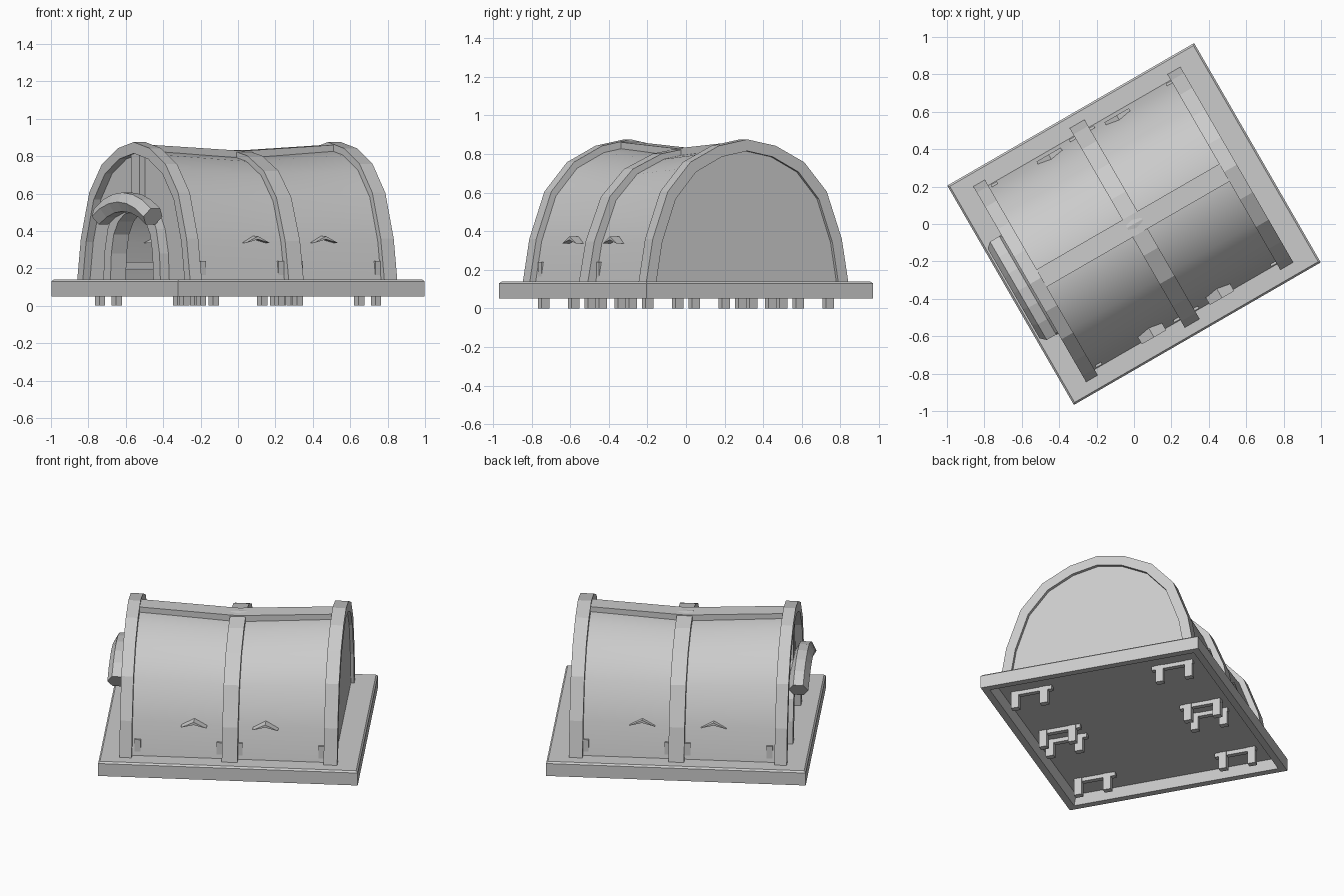
import bpy, bmesh, math
from mathutils import Matrix, Vector

if "Cube" in bpy.data.objects:
    bpy.data.objects.remove(bpy.data.objects["Cube"])

ROT = Matrix.Rotation(math.radians(30), 4, 'Z')   # hut axis is turned 30 degrees
BASE = 0.13


def mesh(name, verts, faces, smooth=False):
    me = bpy.data.meshes.new(name)
    me.from_pydata([ROT @ Vector(v) for v in verts], [], faces)
    bm = bmesh.new()
    bm.from_mesh(me)
    bmesh.ops.recalc_face_normals(bm, faces=bm.faces)
    bm.to_mesh(me)
    bm.free()
    ob = bpy.data.objects.new(name, me)
    bpy.context.collection.objects.link(ob)
    if smooth:
        bpy.ops.object.select_all(action='DESELECT')
        ob.select_set(True)
        bpy.context.view_layer.objects.active = ob
        bpy.ops.object.shade_smooth_by_angle(angle=math.radians(40))
    return ob


def loft(name, rings, smooth=False):
    # capped tube through rings with equal point counts
    n = len(rings[0])
    verts = [p for r in rings for p in r]
    faces = [[k*n+i, k*n+(i+1) % n, (k+1)*n+(i+1) % n, (k+1)*n+i]
             for k in range(len(rings)-1) for i in range(n)]
    faces += [list(range(n)), list(range((len(rings)-1)*n, len(rings)*n))]
    return mesh(name, verts, faces, smooth)


def box(name, u0, u1, v0, v1, z0, z1):
    return loft(name, [[(u0, v0, z), (u1, v0, z), (u1, v1, z), (u0, v1, z)] for z in (z0, z1)])


def full(half):
    return half + [(-v, z) for v, z in reversed(half[:-1])]


def arch(inset=0.0, sag=1.0, wide=1.0):
    half = [(.605, .13), (.565, .36), (.475, .605), (.34, .757), (.17, .842), (0, .875)]
    return full([(v*wide*(1-inset/.605), BASE+(z-BASE)*(1-inset/.745)*sag) for v, z in half])


def band(name, sections, smooth=False):
    # sections: (u, outer profile, inner profile); thick open arch
    rings = [[(u, v, z) for v, z in o] + [(u, v, z) for v, z in i] for u, o, i in sections]
    m = len(sections[0][1])
    n = 2*m
    verts = [p for r in rings for p in r]
    faces = []
    for k in range(len(rings)-1):
        a, b = k*n, (k+1)*n
        for j in range(m-1):
            for s in (0, m):
                faces.append([a+s+j, a+s+j+1, b+s+j+1, b+s+j])
        for j in (0, m-1):
            faces.append([a+j, a+m+j, b+m+j, b+j])
    for a in (0, (len(rings)-1)*n):
        faces += [[a+j, a+j+1, a+m+j+1, a+m+j] for j in range(m-1)]
    return mesh(name, verts, faces, smooth)


# Platform: chamfered deck with a hollow underside
def rect(h, w, z):
    return [(-h, -w, z), (h, -w, z), (h, w, z), (-h, w, z)]


loft("platform", [rect(.70, .615, .11), rect(.72, .635, .05), rect(.762, .677, .05),
                  rect(.762, .677, .13), rect(.752, .667, .14)])

# Arched ribs
for name, u0, u1, sag, wide in (("front_rib", -.644, -.572, 1, 1),
                                ("middle_rib", -.042, .05, .943, 1.02),
                                ("back_rib", .555, .635, 1, 1)):
    band(name, [(u, arch(0, sag, wide), arch(.06, sag, wide)) for u in (u0, u1)])

# Sagging barrel shell
band("roof_shell", [(u, arch(.035, s), arch(.05, s)) for u, s in ((-.6, 1), (0, .943), (.6, 1))], True)

# Ridge beam
loft("ridge_beam", [[(u, -.058, z-.06), (u, .05, z-.06), (u, .05, z), (u, -.058, z)]
                    for u, z in ((-.6, .862), (0, .828), (.6, .862))])

# End walls, the front one with an arched doorway
loft("back_wall", [[(u, v, z) for v, z in arch(.04)] for u in (.585, .615)])
door = full([(.23, .13), (.22, .28), (.195, .38), (.145, .45), (.08, .49), (0, .505)])
frame = full([(.305, .13), (.295, .28), (.26, .41), (.2, .5), (.11, .55), (0, .57)])
band("front_wall", [(u, arch(.045), door) for u in (-.60, -.57)])
band("door_frame", [(u, frame, door) for u in (-.655, -.56)])
box("front_post", -.635, -.59, -.045, .045, .55, .84)

# Arched six-sided log above the door
rings = []
for i in range(7):
    a = (i/6-.5)*1.1
    v, z = .53*math.sin(a), .555-.53*(1-math.cos(a))
    r = .058
    rings.append([(-.685+r*math.cos(t), v+r*math.sin(t)*math.sin(a), z+r*math.sin(t)*math.cos(a))
                  for t in (math.pi/3*k for k in range(6))])
loft("door_log", rings)

# Four bunks along the walls, legs reaching below the deck
for su in (-1, 1):
    for sv in (-1, 1):
        def part(name, a, b, c, d, z0, z1):
            us, vs = sorted((su*a, su*b)), sorted((sv*c, sv*d))
            box(name, *us, *vs, z0, z1)
        for u in (.058, .54):
            for v in (.36, .54):
                part("bunk_leg", u-.018, u+.018, v-.024, v+.024, 0, .24)
            part("bunk_crossbar", u-.015, u+.015, .31, .565, .085, .12)
        part("bunk_bed", .05, .55, .35, .54, .19, .235)
        # little pitched hood whose tip pokes through the shell
        out = .578 if sv < 0 else .55
        loft("bunk_hood", [[(su*.21-.075, sv*v, .335), (su*.21, sv*v, .355), (su*.21+.075, sv*v, .335),
                            (su*.21, sv*v, .372)] for v in (.36, out)])
